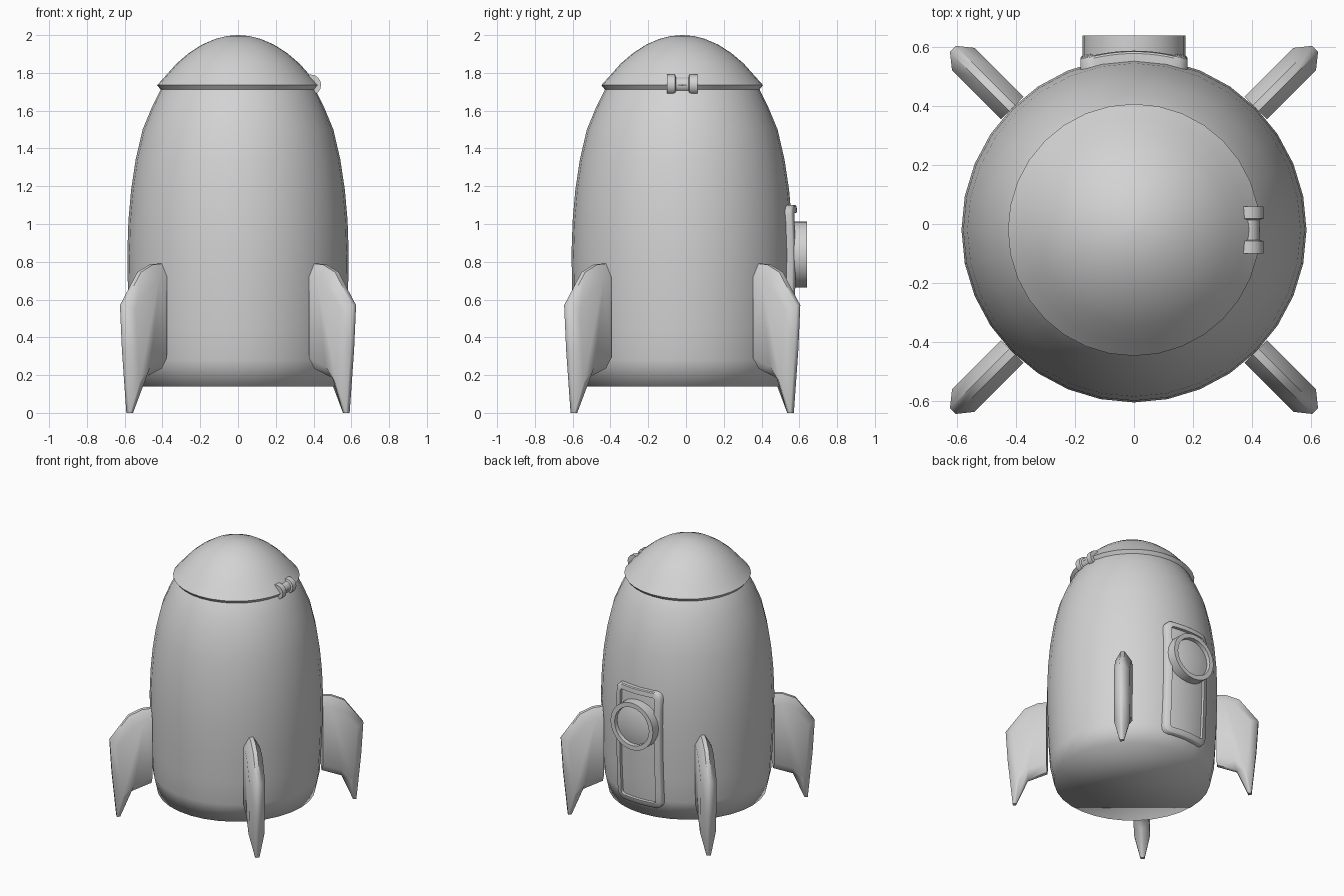
import bpy, bmesh, math
from mathutils import Vector

if "Cube" in bpy.data.objects:
    bpy.data.objects.remove(bpy.data.objects["Cube"])

CY = -0.02  # y of the rocket axis

grey = bpy.data.materials.new("light_grey")
grey.diffuse_color = (0.65, 0.65, 0.65, 1)
grey.use_nodes = True
grey.node_tree.nodes["Principled BSDF"].inputs["Base Color"].default_value = grey.diffuse_color


def make(name, bm, angle=40):
    bmesh.ops.remove_doubles(bm, verts=bm.verts, dist=1e-5)
    bmesh.ops.recalc_face_normals(bm, faces=bm.faces)
    me = bpy.data.meshes.new(name)
    bm.to_mesh(me)
    bm.free()
    me.materials.append(grey)
    ob = bpy.data.objects.new(name, me)
    bpy.context.collection.objects.link(ob)
    bpy.ops.object.select_all(action='DESELECT')
    ob.select_set(True)
    bpy.context.view_layer.objects.active = ob
    if angle >= 180:
        bpy.ops.object.shade_smooth()
    else:
        bpy.ops.object.shade_smooth_by_angle(angle=math.radians(angle))
    return ob


def bridge(bm, loops, cap_first=False, cap_last=False):
    """Skin a list of equal-length closed loops of points."""
    rings = [[bm.verts.new(p) for p in lp] for lp in loops]
    for a, b in zip(rings, rings[1:]):
        n = len(a)
        for i in range(n):
            j = (i + 1) % n
            bm.faces.new((a[i], a[j], b[j], b[i]))
    if cap_first:
        bm.faces.new(rings[0])
    if cap_last:
        bm.faces.new(rings[-1])


def lathe(name, profile, sides, place, angle=40):
    """Revolve (radius, height) points; place(a, b, h) maps to world space."""
    bm = bmesh.new()
    loops = []
    for r, h in profile:
        loops.append([place(r * math.cos(t), r * math.sin(t), h)
                      for t in (2 * math.pi * i / sides for i in range(sides))])
    bridge(bm, loops, True, True)
    return make(name, bm, angle)


def upright(a, b, h):
    return (a, b + CY, h)


# Hull
BODY = [(0.535, 0.14), (0.565, 0.28), (0.575, 0.45), (0.583, 0.65), (0.586, 0.85),
        (0.58, 1.02), (0.566, 1.18), (0.542, 1.34), (0.505, 1.5), (0.455, 1.62),
        (0.405, 1.72), (0.37, 1.76)]
lathe("hull", BODY, 32, upright, 180)

# Nose cap with overhanging rim
lathe("nose_cap", [(0.385, 1.71), (0.408, 1.71), (0.428, 1.735), (0.38, 1.788),
                   (0.325, 1.85), (0.26, 1.905), (0.19, 1.95), (0.12, 1.98),
                   (0.06, 1.995), (0.004, 2.0)], 32, upright, 45)

# Hinge on the right of the nose cap
lathe("hinge", [(0.054, -0.08), (0.054, -0.038), (0.04, -0.034), (0.04, 0.034),
                (0.054, 0.038), (0.054, 0.08)], 16,
      lambda a, b, h: (0.386 + a, CY + h, 1.737 + b), 40)

# Four fins: full-thickness side outline tapering to a thin ridge
RIDGE = [(0.585, 0.79), (0.65, 0.785), (0.74, 0.745), (0.87, 0.57), (0.855, 0.33),
         (0.822, 0.0), (0.80, 0.0), (0.72, 0.185), (0.585, 0.235)]
SIDE = [(0.585, 0.72), (0.64, 0.725), (0.715, 0.69), (0.82, 0.55), (0.81, 0.34),
        (0.79, 0.16), (0.775, 0.17), (0.71, 0.245), (0.585, 0.29)]
for k, label in enumerate(("back_right", "back_left", "front_left", "front_right")):
    ang = math.radians(45 + 90 * k)
    d = Vector((math.cos(ang), math.sin(ang), 0))
    n = Vector((-d.y, d.x, 0))
    bm = bmesh.new()
    loops = [[d * r + n * t + Vector((0, CY, z)) for r, z in outline]
             for outline, t in ((SIDE, -0.054), (RIDGE, -0.014), (RIDGE, 0.014), (SIDE, 0.054))]
    bridge(bm, loops, True, True)
    make("fin_" + label, bm, 50)


# Door on the back, wrapped on the hull
def hull_radius(z):
    for (r0, z0), (r1, z1) in zip(BODY, BODY[1:]):
        if z0 <= z <= z1:
            return r0 + (r1 - r0) * (z - z0) / (z1 - z0)
    return BODY[0][0]


def wrap(u, z, depth):
    r = hull_radius(z) + depth
    return (u, CY + math.sqrt(r * r - u * u), z)


def rounded_rect(w, z0, z1, rad, depth):
    corners = [(w - rad, z1 - rad, 0), (-w + rad, z1 - rad, 90),
               (-w + rad, z0 + rad, 180), (w - rad, z0 + rad, 270)]
    arcs = [[(cx + rad * math.cos(math.radians(a + s)), cz + rad * math.sin(math.radians(a + s)))
             for s in (0, 30, 60, 90)] for cx, cz, a in corners]
    pts = []
    for i, arc in enumerate(arcs):
        pts += arc
        (x0, y0), (x1, y1) = arc[-1], arcs[(i + 1) % 4][0]
        pts += [(x0 + (x1 - x0) * s / 10, y0 + (y1 - y0) * s / 10) for s in range(1, 10)]
    return [wrap(u, z, depth) for u, z in pts]


Z0, Z1, W = 0.23, 1.1, 0.182
bm = bmesh.new()
bridge(bm, [rounded_rect(W, Z0, Z1, 0.05, -0.02),
            rounded_rect(W, Z0, Z1, 0.05, 0.026),
            rounded_rect(W - 0.006, Z0 + 0.006, Z1 - 0.006, 0.045, 0.032),
            rounded_rect(W - 0.04, Z0 + 0.04, Z1 - 0.04, 0.02, 0.032),
            rounded_rect(W - 0.043, Z0 + 0.043, Z1 - 0.043, 0.018, -0.01)])
make("door_frame", bm, 40)

bm = bmesh.new()
PW, NU, NZ = W - 0.03, 8, 12
grid = [[bm.verts.new(wrap(-PW + 2 * PW * i / NU,
                           Z0 + 0.03 + (Z1 - Z0 - 0.06) * j / NZ, 0.012))
         for i in range(NU + 1)] for j in range(NZ + 1)]
for j in range(NZ):
    for i in range(NU):
        bm.faces.new((grid[j][i + 1], grid[j][i], grid[j + 1][i], grid[j + 1][i + 1]))
make("door_panel", bm, 40)


# Porthole ring and slightly domed glass
def facing_back(a, b, h):
    return (-a, h, 0.838 + b)


lathe("porthole", [(0.175, 0.53), (0.175, 0.64), (0.142, 0.64), (0.14, 0.612),
                   (0.10, 0.622), (0.05, 0.628), (0.004, 0.63)], 24, facing_back, 40)
